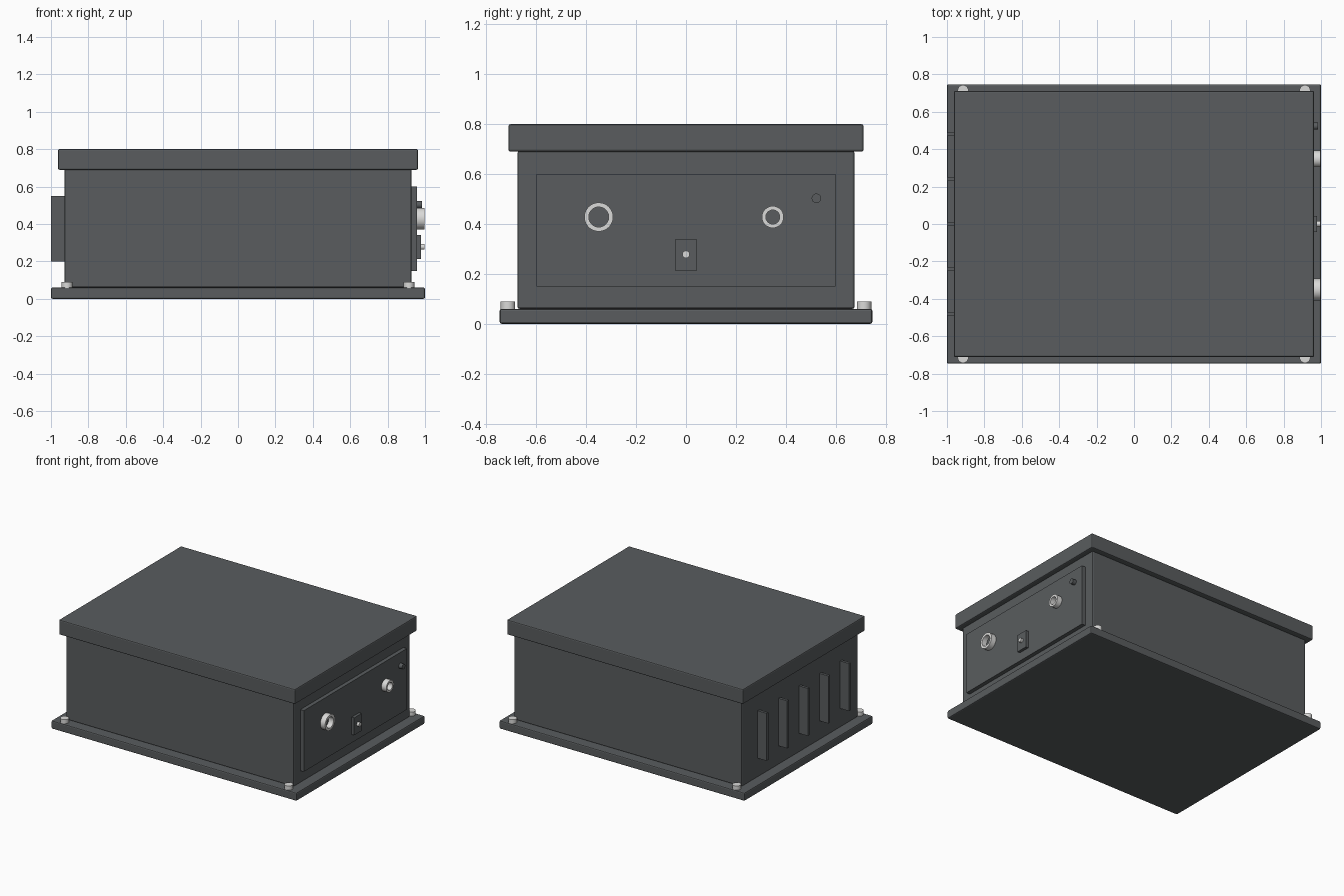
import bpy, bmesh, math
from mathutils import Matrix, Vector

if "Cube" in bpy.data.objects:
    bpy.data.objects.remove(bpy.data.objects["Cube"])


def material(name, rgb):
    m = bpy.data.materials.new(name)
    m.diffuse_color = (*rgb, 1)
    m.use_nodes = True
    m.node_tree.nodes["Principled BSDF"].inputs["Base Color"].default_value = m.diffuse_color
    return m


GREY = material("dark_grey_metal", (0.1, 0.108, 0.113))
SILVER = material("silver", (0.7, 0.7, 0.69))


def finish(bm, name, mat, bevel=0.0, smooth=False):
    me = bpy.data.meshes.new(name)
    bmesh.ops.recalc_face_normals(bm, faces=bm.faces)
    bm.to_mesh(me)
    bm.free()
    me.materials.append(mat)
    ob = bpy.data.objects.new(name, me)
    bpy.context.collection.objects.link(ob)
    if bevel:
        mod = ob.modifiers.new("bevel", 'BEVEL')
        mod.width, mod.segments = bevel, 2
    if smooth:
        bpy.ops.object.select_all(action='DESELECT')
        ob.select_set(True)
        bpy.context.view_layer.objects.active = ob
        bpy.ops.object.shade_smooth_by_angle(angle=math.radians(35))
    return ob


def box(name, x, y, z, mat=GREY, bevel=0.0):
    bm = bmesh.new()
    size = Vector((x[1] - x[0], y[1] - y[0], z[1] - z[0]))
    mid = Vector((x[0] + x[1], y[0] + y[1], z[0] + z[1])) / 2
    bmesh.ops.create_cube(bm, size=1, matrix=Matrix.Translation(mid) @ Matrix.Diagonal((*size, 1)))
    return finish(bm, name, mat, bevel)


def cylinder(name, base, axis, r, length, mat, inner=0.0, sides=32):
    """Solid cylinder, or open tube when inner > 0, growing from base along axis."""
    rot = Vector((0, 0, 1)).rotation_difference(Vector(axis)).to_matrix().to_4x4()
    mat4 = Matrix.Translation(base) @ rot
    bm = bmesh.new()
    if inner:
        profile = [(inner, 0), (r, 0), (r, length), (inner, length)]
        rings = [[bm.verts.new((pr * math.cos(a), pr * math.sin(a), h)) for pr, h in profile]
                 for a in (2 * math.pi * i / sides for i in range(sides))]
        for i in range(sides):
            a, b = rings[i], rings[(i + 1) % sides]
            for j in range(4):
                k = (j + 1) % 4
                bm.faces.new((a[j], b[j], b[k], a[k]))
        bm.transform(mat4)
    else:
        bmesh.ops.create_cone(bm, cap_ends=True, segments=sides, radius1=r, radius2=r, depth=length,
                              matrix=mat4 @ Matrix.Translation((0, 0, length / 2)))
    return finish(bm, name, mat, smooth=True)


# Enclosure
box("base_plate", (-1, 1), (-0.747, 0.747), (0, 0.06), bevel=0.008)
box("body", (-0.928, 0.928), (-0.676, 0.676), (0.06, 0.692), bevel=0.008)
box("lid", (-0.963, 0.963), (-0.712, 0.712), (0.69, 0.80), bevel=0.008)

# Mounting bolts on the base corners
for sx in (-1, 1):
    for sy in (-1, 1):
        cylinder("mounting_bolt", (sx * 0.914, sy * 0.714, 0.055), (0, 0, 1), 0.029, 0.035, SILVER)

# Cooling fins on the left side
for i in range(5):
    y = (i - 2) * 0.24
    box("cooling_fin", (-1, -0.92), (y - 0.01, y + 0.01), (0.2, 0.55))

# Connector panel on the right side
X = (1, 0, 0)
box("connector_panel", (0.92, 0.957), (-0.6, 0.6), (0.15, 0.6))
cylinder("large_connector", (0.95, -0.35, 0.428), X, 0.058, 0.046, SILVER, inner=0.04)
cylinder("small_connector", (0.95, 0.348, 0.428), X, 0.044, 0.046, SILVER, inner=0.028)
cylinder("indicator", (0.95, 0.523, 0.503), X, 0.019, 0.035, GREY)
box("switch_plate", (0.95, 0.978), (-0.043, 0.043), (0.212, 0.34))
cylinder("switch_toggle", (0.97, 0, 0.278), X, 0.015, 0.026, SILVER)
